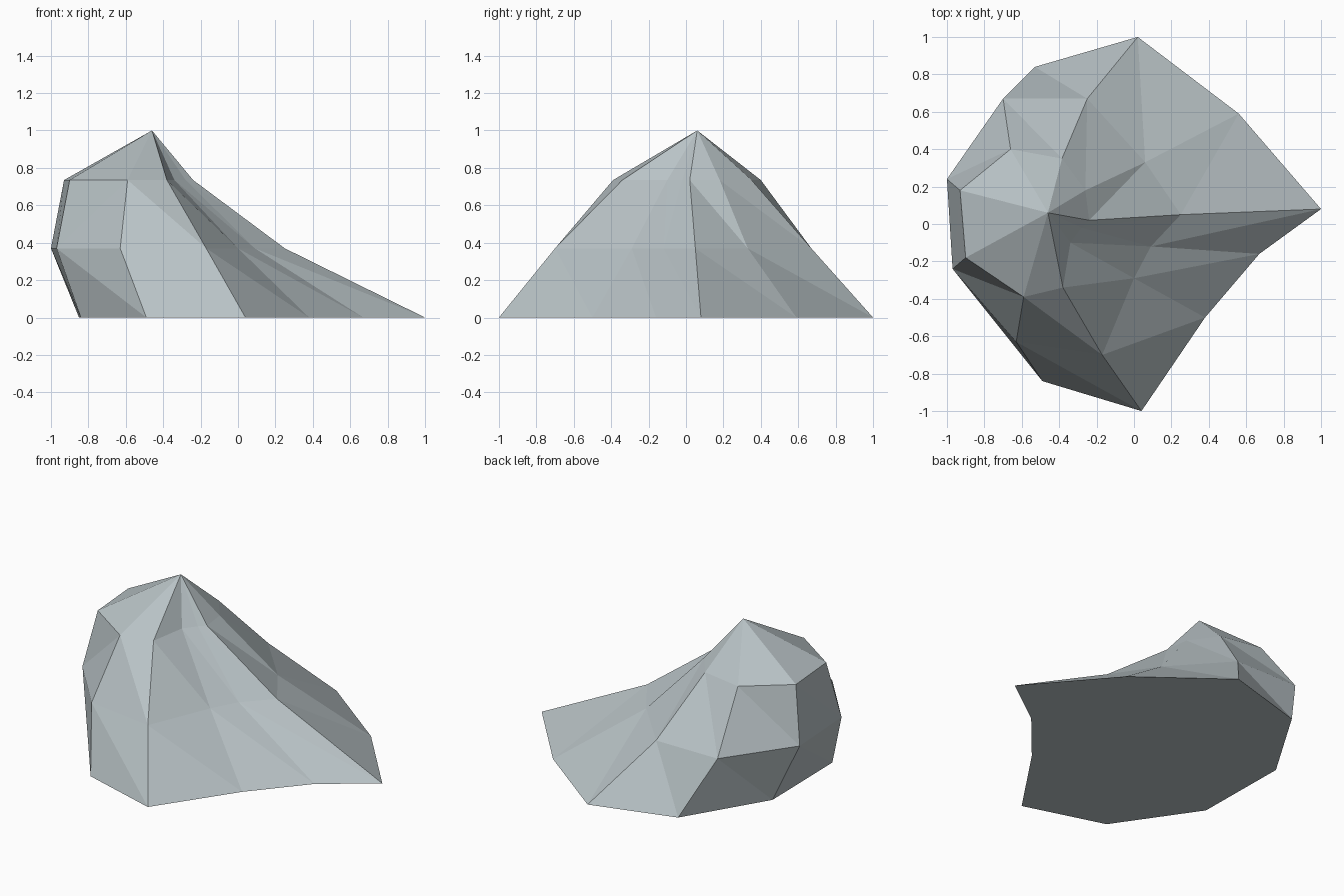
import bpy, bmesh

if "Cube" in bpy.data.objects:
    bpy.data.objects.remove(bpy.data.objects["Cube"])

# Contour outlines of the hill: height, then ten points each, counter-clockwise
CONTOURS = [
    (0.0, [(1, .08), (.56, .59), (.02, 1), (-.53, .84), (-.85, .31),
           (-.84, -.33), (-.49, -.84), (.04, -1), (.38, -.5), (.67, -.16)]),
    (0.37, [(.25, .05), (.06, .33), (-.25, .67), (-.70, .67), (-1, .24),
            (-.97, -.24), (-.63, -.63), (-.17, -.70), (0, -.29), (.09, -.12)]),
    (0.735, [(-.24, .02), (-.26, .18), (-.385, .35), (-.66, .40), (-.93, .18),
             (-.90, -.18), (-.59, -.39), (-.38, -.34), (-.34, -.10), (-.28, -.02)]),
]
PEAK = (-.46, .06, 1.0)

stone = bpy.data.materials.new("pale_grey_stone")
stone.diffuse_color = (0.48, 0.54, 0.56, 1)
stone.use_nodes = True
stone.node_tree.nodes["Principled BSDF"].inputs["Base Color"].default_value = stone.diffuse_color

bm = bmesh.new()
rings = [[bm.verts.new((x, y, z)) for x, y in pts] for z, pts in CONTOURS]
count = len(rings[0])

# Slopes: triangulated bands between neighbouring contours
for level in range(len(rings) - 1):
    low, high = rings[level], rings[level + 1]
    for i in range(count):
        j = (i + 1) % count
        if level == 1 and i == 5:  # overhanging corner folds the other way
            bm.faces.new((low[i], low[j], high[j]))
            bm.faces.new((low[i], high[j], high[i]))
        else:
            bm.faces.new((low[i], low[j], high[i]))
            bm.faces.new((low[j], high[j], high[i]))

# Summit fan and flat underside
peak = bm.verts.new(PEAK)
for i in range(count):
    bm.faces.new((rings[-1][i], rings[-1][(i + 1) % count], peak))
bm.faces.new(list(reversed(rings[0])))
bmesh.ops.recalc_face_normals(bm, faces=bm.faces[:])

mesh = bpy.data.meshes.new("rocky_hill")
bm.to_mesh(mesh)
bm.free()
mesh.materials.append(stone)
hill = bpy.data.objects.new("rocky_hill", mesh)
bpy.context.collection.objects.link(hill)
